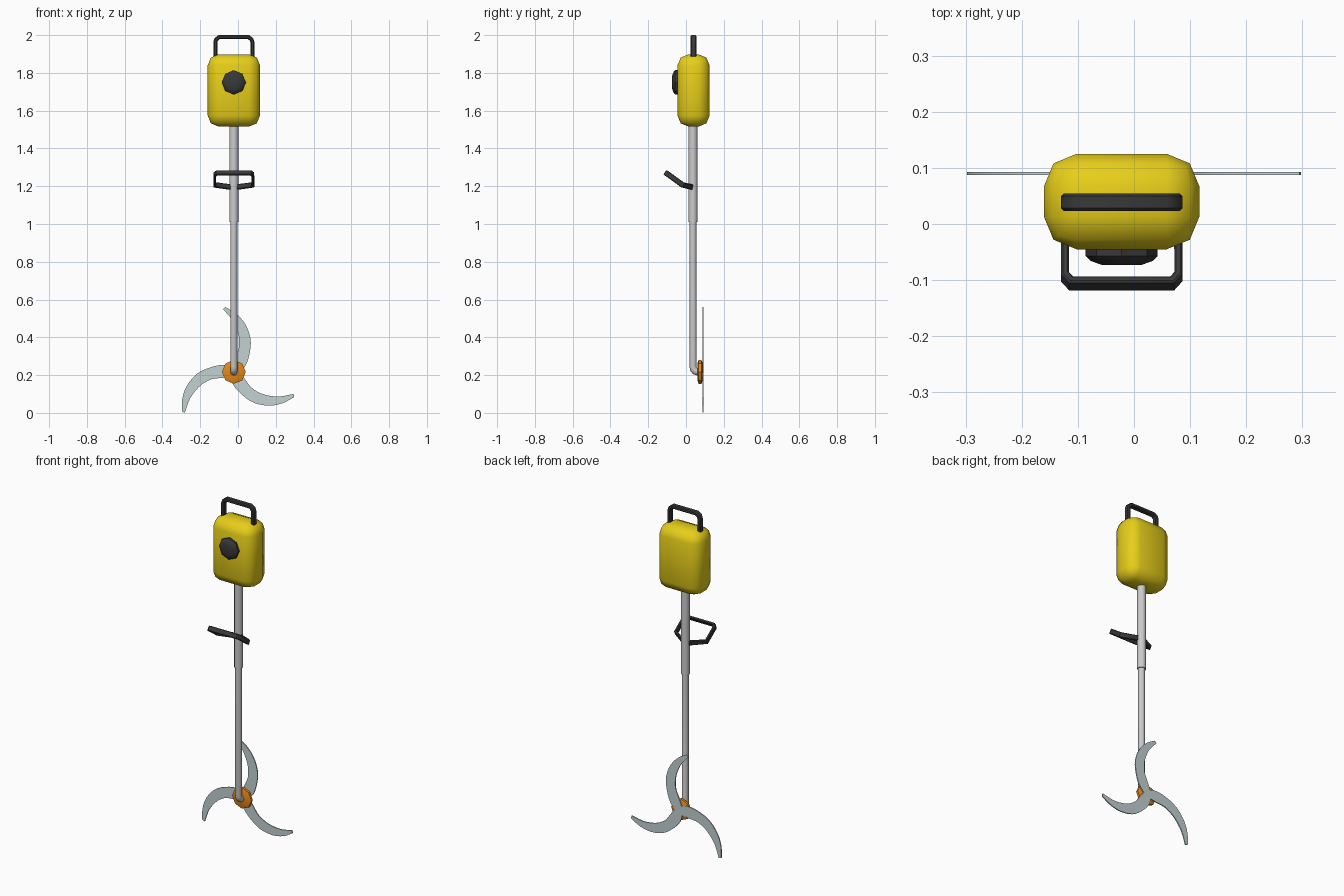
import bpy, bmesh
from math import sin, cos, pi, radians
from mathutils import Vector, Matrix

if "Cube" in bpy.data.objects:
    bpy.data.objects.remove(bpy.data.objects["Cube"])

CX, CY, HUB_Z = -0.022, 0.037, 0.217


def material(name, rgb):
    m = bpy.data.materials.new(name)
    m.diffuse_color = (*rgb, 1)
    m.use_nodes = True
    m.node_tree.nodes["Principled BSDF"].inputs["Base Color"].default_value = m.diffuse_color
    return m


YELLOW = material("yellow", (0.80, 0.62, 0.01))
BLACK = material("black", (0.04, 0.04, 0.04))
ORANGE = material("orange", (0.80, 0.25, 0.01))
STEEL = material("steel", (0.55, 0.64, 0.65))


def finish(bm, name, mat=None, smooth=40):
    bmesh.ops.recalc_face_normals(bm, faces=bm.faces)
    me = bpy.data.meshes.new(name)
    bm.to_mesh(me)
    bm.free()
    ob = bpy.data.objects.new(name, me)
    bpy.context.collection.objects.link(ob)
    if mat:
        me.materials.append(mat)
    if smooth:
        bpy.ops.object.select_all(action='DESELECT')
        ob.select_set(True)
        bpy.context.view_layer.objects.active = ob
        bpy.ops.object.shade_smooth_by_angle(angle=radians(smooth))
    return ob


def loft(rings, name, mat=None, smooth=40, closed=False):
    bm = bmesh.new()
    vs = [[bm.verts.new(p) for p in r] for r in rings]
    n = len(vs[0])
    for a, b in zip(vs, vs[1:] + vs[:1] if closed else vs[1:]):
        for i in range(n):
            j = (i + 1) % n
            bm.faces.new((a[i], a[j], b[j], b[i]))
    if not closed:
        bm.faces.new(vs[0])
        bm.faces.new(vs[-1])
    return finish(bm, name, mat, smooth)


def sweep(path, section, ups, name, mat=None, smooth=40, closed=False):
    """Mitred sweep; section is (side, up), ups is one up vector per point."""
    pts = [Vector(p) for p in path]
    rings, n = [], len(pts)
    for i, p in enumerate(pts):
        prev = pts[i - 1] if i or closed else None
        nxt = pts[(i + 1) % n] if i < n - 1 or closed else None
        d0 = (p - prev).normalized() if prev else (nxt - p).normalized()
        d1 = (nxt - p).normalized() if nxt else d0
        t = (d0 + d1).normalized()
        up = Vector(ups[i])
        up = (up - t * up.dot(t)).normalized()
        side = t.cross(up) / max(t.dot(d1), 0.5)
        rings.append([p + side * s + up * u for s, u in section])
    return loft(rings, name, mat, smooth, closed)


def circle(r, n=12):
    return [(r * cos(2 * pi * i / n), r * sin(2 * pi * i / n)) for i in range(n)]


def bar(w, h, c):
    """Chamfered rectangular section."""
    a, b = w / 2, h / 2
    return [(a, -b + c), (a, b - c), (a - c, b), (-a + c, b),
            (-a, b - c), (-a, -b + c), (-a + c, -b), (a - c, -b)]


def disc(profile, z, name, mat, n=8):
    """Turned part along y, profile of (radius, y)."""
    return loft([[(CX + a, y, z + b) for a, b in circle(r, n)] for r, y in profile],
                name, mat)


# motor housing: rounded box
bm = bmesh.new()
bmesh.ops.create_cube(bm, size=1, matrix=Matrix.Translation((CX, 0.04, 1.707))
                      @ Matrix.Diagonal((0.277, 0.17, 0.382, 1)))
bmesh.ops.bevel(bm, geom=bm.edges[:], offset=0.058, segments=2, profile=0.5, affect='EDGES')
finish(bm, "motor_housing", YELLOW, 60)

# front knob
disc([(0.064, -0.035), (0.064, -0.057), (0.055, -0.066), (0.035, -0.073)],
     1.75, "starter_knob", BLACK)

# shaft: upper sleeve and lower tube bent towards the blades
sweep([(CX, CY, 1.56), (CX, CY, 1.01)], circle(0.024), [(1, 0, 0)] * 2, "upper_sleeve")
low = [(CX, CY, 1.05), (CX, CY, 0.245), (CX, CY + 0.003, 0.231),
       (CX, CY + 0.011, 0.221), (CX, CY + 0.024, HUB_Z), (CX, 0.08, HUB_Z)]
sweep(low, circle(0.0185), [(1, 0, 0)] * len(low), "lower_shaft")

# top carry handle
half = [(0.098, 1.86), (0.098, 1.962), (0.093, 1.978), (0.078, 1.989)]
path = ([(CX - x, 0.039, z) for x, z in half]
        + [(CX + x, 0.039, z) for x, z in reversed(half)])
sweep(path, bar(0.021, 0.031, 0.005), [(0, 1, 0)] * len(path), "carry_handle", BLACK)

# forward grip loop around the shaft
half = [(0.02, 0.03, 1.196), (0.101, -0.018, 1.207), (0.101, -0.094, 1.262),
        (0.090, -0.106, 1.270)]
hup = [(0, 0.2, 0.98), (0, 0.4, 0.9), (0, 0.58, 0.81), (0, 0.58, 0.81)]
path = ([(CX - x, y, z) for x, y, z in half]
        + [(CX + x, y, z) for x, y, z in reversed(half)])
sweep(path, bar(0.014, 0.029, 0.003), hup + hup[::-1], "front_grip", BLACK, closed=True)

# blade hub
disc([(0.045, 0.061), (0.063, 0.067), (0.063, 0.081), (0.05, 0.087)],
     HUB_Z, "blade_hub", ORANGE)


def smooth_line(pts, k=3):
    """Catmull-Rom resampling."""
    p = [Vector(q) for q in pts]
    p = [2 * p[0] - p[1]] + p + [2 * p[-1] - p[-2]]
    out = []
    for a, b, c, d in zip(p, p[1:], p[2:], p[3:]):
        for i in range(k):
            t = i / k
            out.append(0.5 * (2 * b + (c - a) * t + (2 * a - 5 * b + 4 * c - d) * t * t
                              + (3 * b - a - 3 * c + d) * t ** 3))
    return out + [p[-2]]


# three crescent blades
outer = smooth_line([(0.01, 0.02), (-0.055, 0.037), (-0.127, 0.023), (-0.196, -0.011),
                     (-0.249, -0.074), (-0.273, -0.143), (-0.275, -0.210)])
inner = smooth_line([(0.01, -0.02), (-0.055, -0.031), (-0.111, -0.037), (-0.150, -0.054),
                     (-0.190, -0.085), (-0.233, -0.143), (-0.259, -0.216)])
for k in range(3):
    ca, sa = cos(k * 2 * pi / 3), sin(k * 2 * pi / 3)
    rings = []
    for a, b in zip(outer, inner):
        rings.append([(CX + q.x * ca - q.y * sa, y, HUB_Z + q.x * sa + q.y * ca)
                      for q, y in ((a, 0.087), (b, 0.087), (b, 0.093), (a, 0.093))])
    loft(rings, f"blade_{k + 1}", STEEL, 30)
